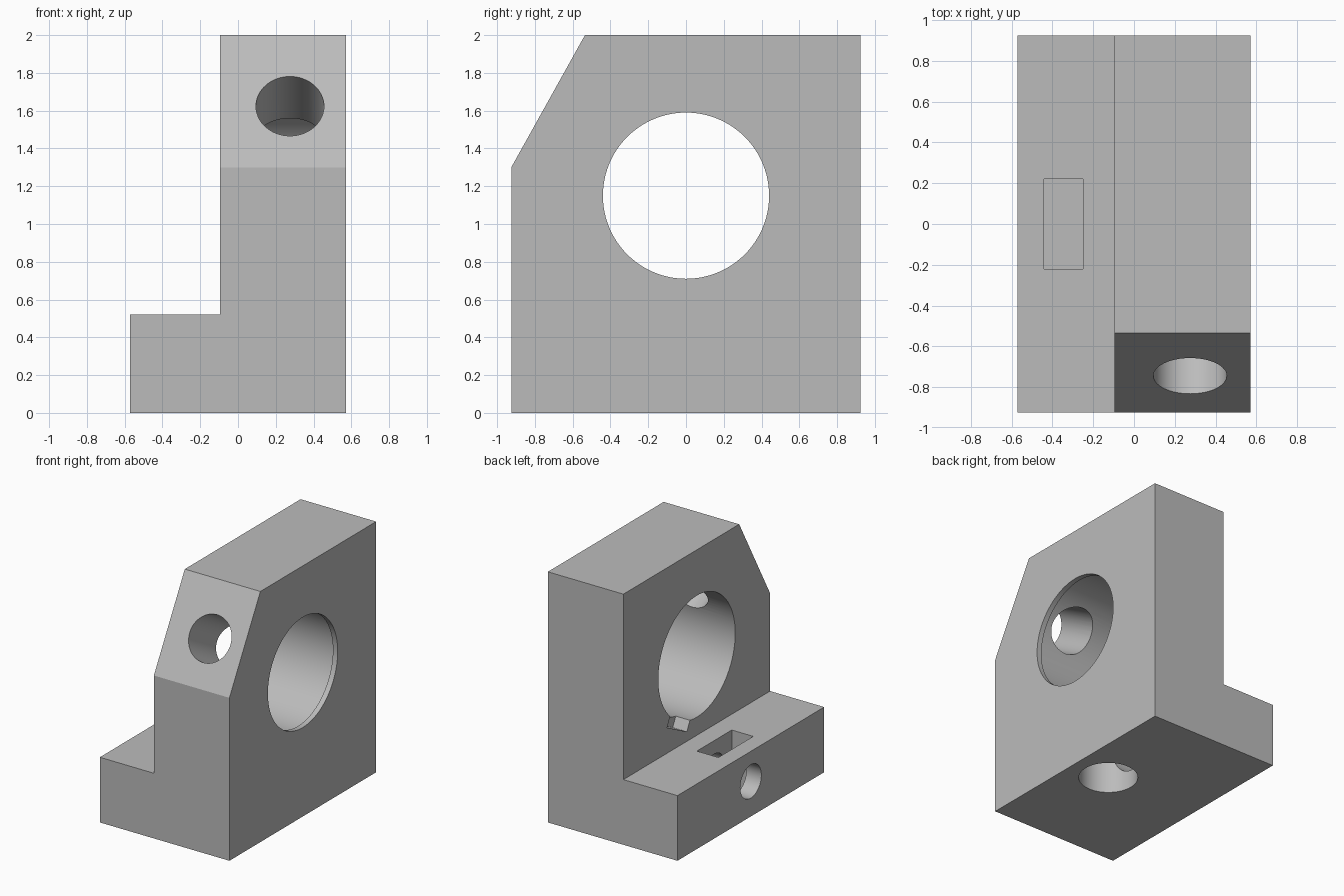
import bpy
import bmesh
from math import radians, atan2
from mathutils import Matrix, Vector

if "Cube" in bpy.data.objects:
    bpy.data.objects.remove(bpy.data.objects["Cube"], do_unlink=True)

HALF_X, HALF_Y, TOP = 0.572, 0.925, 2.0
WALL_X, LEDGE_Z = -0.095, 0.52
BORE_Z = 1.15

grey = bpy.data.materials.new("light_grey")
grey.use_nodes = True
grey.diffuse_color = (0.5, 0.5, 0.5, 1)
grey.node_tree.nodes["Principled BSDF"].inputs["Base Color"].default_value = (0.5, 0.5, 0.5, 1)


def finish(bm, name):
    bmesh.ops.recalc_face_normals(bm, faces=bm.faces)
    mesh = bpy.data.meshes.new(name)
    bm.to_mesh(mesh)
    bm.free()
    mesh.materials.append(grey)
    obj = bpy.data.objects.new(name, mesh)
    bpy.context.scene.collection.objects.link(obj)
    return obj


def prism(name, points, vector):
    """Close a profile and extrude it along a vector."""
    bm = bmesh.new()
    face = bm.faces.new([bm.verts.new(p) for p in points])
    new = bmesh.ops.extrude_face_region(bm, geom=[face])["geom"]
    verts = [v for v in new if isinstance(v, bmesh.types.BMVert)]
    bmesh.ops.translate(bm, verts=verts, vec=vector)
    return finish(bm, name)


def rod(name, start, end, radius, sides=64):
    """Cylinder between two points."""
    start, end = Vector(start), Vector(end)
    axis = end - start
    turn = axis.to_track_quat("Z", "Y").to_matrix().to_4x4()
    bm = bmesh.new()
    bmesh.ops.create_cone(bm, cap_ends=True, segments=sides, radius1=radius, radius2=radius,
                          depth=axis.length,
                          matrix=Matrix.Translation((start + end) / 2) @ turn)
    return finish(bm, name)


def box(name, low, high, matrix=Matrix()):
    low, high = Vector(low), Vector(high)
    bm = bmesh.new()
    bmesh.ops.create_cube(bm, size=1, matrix=matrix @ Matrix.Translation((low + high) / 2)
                          @ Matrix.Diagonal((*(high - low), 1)))
    return finish(bm, name)


# L-shaped body: tall wall with a low ledge
body = prism("bearing_block",
             [(x, -HALF_Y, z) for x, z in ((-HALF_X, 0), (HALF_X, 0), (HALF_X, TOP),
                                           (WALL_X, TOP), (WALL_X, LEDGE_Z), (-HALF_X, LEDGE_Z))],
             (0, 2 * HALF_Y, 0))

# Sloped upper front corner, and the hole square to that slope
low, high = Vector((0, -HALF_Y, 1.3)), Vector((0, -0.535, TOP))
slope = (high - low).normalized()
inward = Vector((0, slope.z, -slope.y))
far_low, far_high = low - slope, high + slope
corner = prism("corner_cutter",
               [p + Vector((-1, 0, 0)) for p in (far_low, far_high,
                                                 far_high - inward, far_low - inward)],
               (2, 0, 0))
mouth = (low + high) / 2 + Vector((0.275, 0, 0)) - slope * 0.03

# Rotated notch at the lower edge of the bore
notch_turn = Matrix.Translation((0, 0, BORE_Z)) @ Matrix.Rotation(radians(27), 4, "X")

cutters = [
    corner,
    rod("lip_cutter", (0, 0, BORE_Z), (1, 0, BORE_Z), 0.44, 96),
    rod("bore_cutter", (-1, 0, BORE_Z), (0.53, 0, BORE_Z), 0.485, 96),
    box("notch_cutter", (-0.3, -0.14, -0.55), (0.03, 0.14, -0.2), notch_turn),
    rod("slope_hole_cutter", mouth - inward * 0.2, mouth + inward * 0.55, 0.18),
    rod("base_hole_cutter", (0.25, 0, -0.2), (0.25, 0, 0.5), 0.22),
    rod("side_hole_cutter", (-0.8, 0, 0.28), (0.25, 0, 0.28), 0.133),
    box("nut_pocket_cutter", (-0.44, -0.22, 0.06), (-0.25, 0.22, 0.8)),
]
for cutter in cutters:
    cutter.hide_render = True
    mod = body.modifiers.new(cutter.name, "BOOLEAN")
    mod.operation = "DIFFERENCE"
    mod.solver = "EXACT"
    mod.object = cutter

# Bake the cuts and drop the helpers
bpy.context.view_layer.update()
graph = bpy.context.evaluated_depsgraph_get()
result = bpy.data.meshes.new_from_object(body.evaluated_get(graph))
body.modifiers.clear()
body.data = result
result.name = "bearing_block"
for cutter in cutters:
    bpy.data.objects.remove(cutter, do_unlink=True)
result.materials.clear()
result.materials.append(grey)
for poly in result.polygons:
    poly.material_index = 0

# Smooth hole walls, sharp edges
bpy.ops.object.select_all(action="DESELECT")
body.select_set(True)
bpy.context.view_layer.objects.active = body
bpy.ops.object.shade_smooth_by_angle(angle=radians(25))
